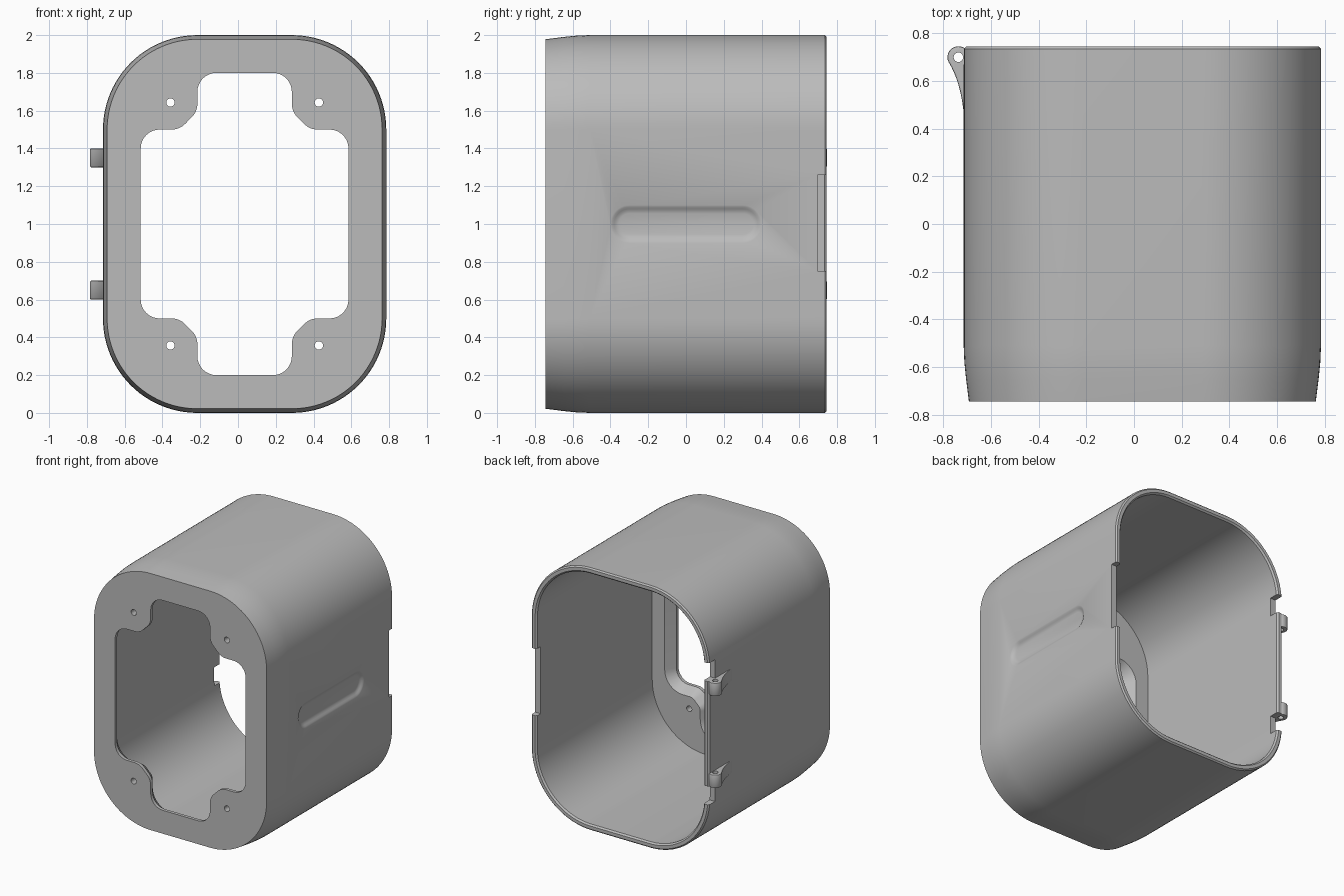
import bpy, bmesh, math
from mathutils import Vector, Matrix

cube = bpy.data.objects.get("Cube")
if cube:
    bpy.data.objects.remove(cube)

CX, CZ = 0.035, 1.0        # centre of the sleeve
BACK = 0.745

grey = bpy.data.materials.new("light grey")
grey.use_nodes = True
grey.diffuse_color = (0.5, 0.5, 0.5, 1)
grey.node_tree.nodes["Principled BSDF"].inputs["Base Color"].default_value = (0.5, 0.5, 0.5, 1)


def rounded(corners, radius, grow=0.0, seg=8):
    """Counter-clockwise polygon, offset outward by grow, with filleted corners."""
    pts, out = [Vector(c) for c in corners], []
    for i, p in enumerate(pts):
        e1 = (p - pts[i - 1]).normalized()
        e2 = (pts[(i + 1) % len(pts)] - p).normalized()
        n1, n2 = Vector((e1.y, -e1.x)), Vector((e2.y, -e2.x))
        p = p + (n1 + n2) * grow / (1 + n1.dot(n2))
        turn = math.atan2(e1.x * e2.y - e1.y * e2.x, e1.dot(e2))
        side = 1 if turn > 0 else -1
        r = radius + side * grow
        start = p - e1 * r * math.tan(abs(turn) / 2)
        centre = start - n1 * side * r
        for k in range(seg + 1):
            out.append(centre + Matrix.Rotation(turn * k / seg, 2) @ (start - centre))
    return out


def rect(w, h):
    return [(-w, -h), (w, -h), (w, h), (-w, h)]


def loft(name, loops):
    """Closed solid through equal-length loops of points."""
    bm = bmesh.new()
    rings = [[bm.verts.new(p) for p in loop] for loop in loops]
    for a, b in zip(rings, rings[1:]):
        for i in range(len(a)):
            j = (i + 1) % len(a)
            bm.faces.new((a[i], a[j], b[j], b[i]))
    bm.faces.new(rings[0][::-1])
    bm.faces.new(rings[-1])
    bmesh.ops.recalc_face_normals(bm, faces=bm.faces)
    mesh = bpy.data.meshes.new(name)
    bm.to_mesh(mesh)
    bm.free()
    obj = bpy.data.objects.new(name, mesh)
    bpy.context.collection.objects.link(obj)
    mesh.materials.append(grey)
    return obj


def loft_y(name, corners, radius, sections, seg=8, centre=(CX, CZ)):
    return loft(name, [[(centre[0] + q.x, y, centre[1] + q.y)
                        for q in rounded(corners, radius, grow, seg)]
                       for y, grow in sections])


def box(name, lo, hi):
    return loft(name, [[(lo[0], lo[1], z), (hi[0], lo[1], z), (hi[0], hi[1], z), (lo[0], hi[1], z)]
                       for z in (lo[2], hi[2])])


def apply_modifiers(obj):
    bpy.ops.object.select_all(action='DESELECT')
    bpy.context.view_layer.objects.active = obj
    obj.select_set(True)
    for m in list(obj.modifiers):
        bpy.ops.object.modifier_apply(modifier=m.name)


def cut(obj, cutters):
    for c in cutters:
        m = obj.modifiers.new("cut", 'BOOLEAN')
        m.operation, m.solver, m.object = 'DIFFERENCE', 'EXACT', c
    apply_modifiers(obj)
    for c in cutters:
        bpy.data.objects.remove(c)


def smooth(obj):
    bpy.ops.object.select_all(action='DESELECT')
    bpy.context.view_layer.objects.active = obj
    obj.select_set(True)
    bpy.ops.object.shade_smooth_by_angle(angle=math.radians(32))


# Sleeve with a soft taper to the front and a chamfered back rim
outline = rect(0.75, 1.0)
body = loft_y("sleeve_body", outline, 0.5,
              [(-BACK, -0.022), (-0.65, -0.01), (-0.58, -0.003), (-0.51, 0),
               (BACK - 0.01, 0), (BACK, -0.01)], 24)
cavity = loft_y("cavity", outline, 0.5,
                [(-0.65, -0.045), (BACK - 0.012, -0.045), (BACK + 0.01, -0.025)], 24)

# Cross-shaped opening in the front plate, bevelled behind a thin lip
quarter = [(0.55, 0.5), (0.345, 0.5), (0.25, 0.595), (0.25, 0.8)]
mirrored = [(-x, z) for x, z in quarter[::-1]]
cross = quarter + mirrored + [(-x, -z) for x, z in quarter + mirrored]
opening = loft_y("opening", cross, 0.1,
                 [(-0.8, 0), (-0.72, 0), (-0.65, 0.05), (-0.6, 0.05)])

# Screw holes
cutters = [cavity, opening]
for sx in (-1, 1):
    for sz in (-1, 1):
        cutters.append(loft_y("screw_hole", rect(0.022, 0.022), 0.0219,
                              [(-0.8, 0), (-0.6, 0)], 5,
                              (CX + sx * 0.393, CZ + sz * 0.643)))

# Shallow finger groove in the side wall
wall = CX + 0.75
groove = [(0.01, 0), (0, 0), (-0.004, 0.01), (-0.01, 0.02), (-0.016, 0.03), (-0.02, 0.045)]
cutters.append(loft("groove", [[(wall + dx, q.x, CZ + q.y)
                                for q in rounded(rect(0.4, 0.1), 0.099, -inset, 10)]
                               for dx, inset in groove]))

# Latch notch, and slots beside the hinge lugs
cutters.append(box("latch_notch", (0.7, 0.695, 0.75), (0.85, 0.8, 1.26)))
for lo in (0.46, 1.4):
    cutters.append(box("hinge_slot", (-0.8, 0.67, lo), (-0.6, 0.8, lo + 0.14)))
cut(body, cutters)
smooth(body)

# Hinge lugs: round eye flowing into a concave gusset along the wall
eye, eye_r = Vector((-0.737, 0.70)), 0.046


def circle(r, a0, a1, n):
    return [eye + r * Vector((math.cos(t), math.sin(t)))
            for t in (math.radians(a0 + (a1 - a0) * k / n) for k in range(n + 1))]


profile = circle(eye_r, 0, 205, 18)
a, b, c = profile[-1], Vector((-0.728, 0.6)), Vector((-0.714, 0.46))
for k in range(1, 9):
    t = k / 8
    profile.append(a * (1 - t) ** 2 + b * 2 * t * (1 - t) + c * t * t)
profile.append(Vector((-0.69, 0.46)))

for name, z in (("lower_hinge_lug", 0.6), ("upper_hinge_lug", 1.3)):
    lug = loft(name, [[(p.x, p.y, h) for p in profile] for h in (z, z + 0.1)])
    bevel = lug.modifiers.new("soft_edges", 'BEVEL')
    bevel.width, bevel.segments, bevel.angle_limit = 0.006, 2, math.radians(60)
    pin = loft("pin_hole", [[(p.x, p.y, h) for p in circle(0.02, 0, 345, 23)]
                            for h in (z - 0.1, z + 0.2)])
    cut(lug, [pin])
    smooth(lug)
